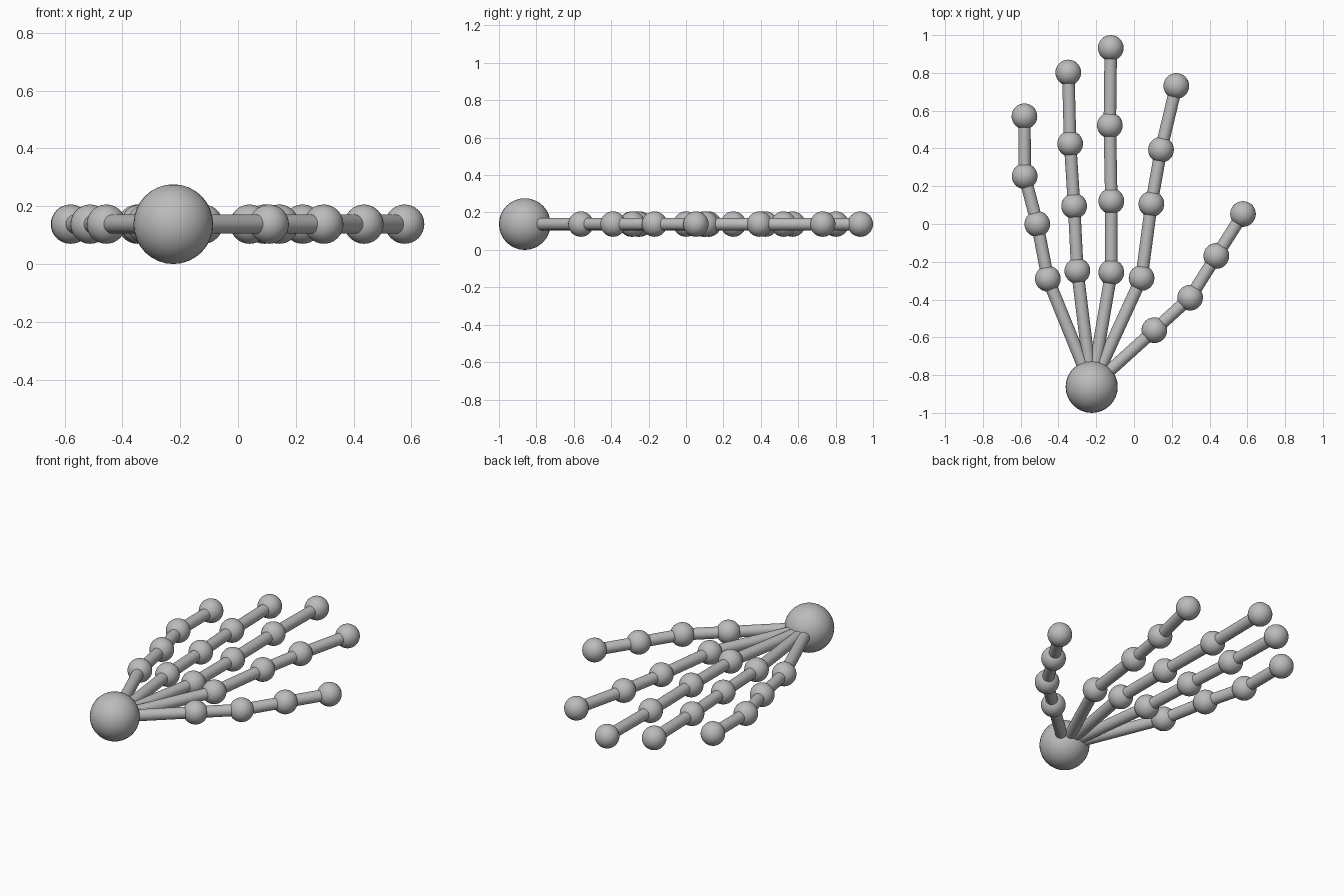
import bpy
from mathutils import Vector

cube = bpy.data.objects.get("Cube")
if cube:
    bpy.data.objects.remove(cube)

HEIGHT = 0.138
WRIST_RADIUS, JOINT_RADIUS, BONE_RADIUS = 0.138, 0.068, 0.033
WRIST = (-0.224, -0.862)

# Joint positions of each finger, from knuckle to tip
FINGERS = {
    "thumb": [(0.108, -0.562), (0.297, -0.39), (0.436, -0.169), (0.577, 0.053)],
    "index": [(0.04, -0.286), (0.092, 0.106), (0.143, 0.393), (0.224, 0.731)],
    "middle": [(-0.12, -0.256), (-0.12, 0.121), (-0.128, 0.522), (-0.123, 0.932)],
    "ring": [(-0.3, -0.248), (-0.317, 0.095), (-0.338, 0.425), (-0.348, 0.802)],
    "little": [(-0.456, -0.29), (-0.512, 0.0), (-0.579, 0.253), (-0.58, 0.57)],
}

grey = bpy.data.materials.new("grey")
grey.use_nodes = True
colour = (0.5, 0.5, 0.5, 1)
grey.diffuse_color = colour
grey.node_tree.nodes["Principled BSDF"].inputs["Base Color"].default_value = colour


def finish(name):
    obj = bpy.context.object
    obj.name = name
    obj.data.materials.append(grey)
    bpy.ops.object.shade_smooth_by_angle()


def ball(name, point, radius):
    bpy.ops.mesh.primitive_uv_sphere_add(
        segments=32, ring_count=16, radius=radius, location=(*point, HEIGHT))
    finish(name)


def bone(name, start, end):
    a, b = Vector((*start, HEIGHT)), Vector((*end, HEIGHT))
    bpy.ops.mesh.primitive_cylinder_add(
        vertices=32, radius=BONE_RADIUS, depth=(b - a).length, location=(a + b) / 2,
        rotation=(b - a).to_track_quat("Z", "Y").to_euler())
    finish(name)


# Wrist, then a chain of bones and joints for each finger
ball("wrist", WRIST, WRIST_RADIUS)
for finger, joints in FINGERS.items():
    previous = WRIST
    for number, joint in enumerate(joints, 1):
        bone(f"{finger}_bone_{number}", previous, joint)
        ball(f"{finger}_joint_{number}", joint, JOINT_RADIUS)
        previous = joint
